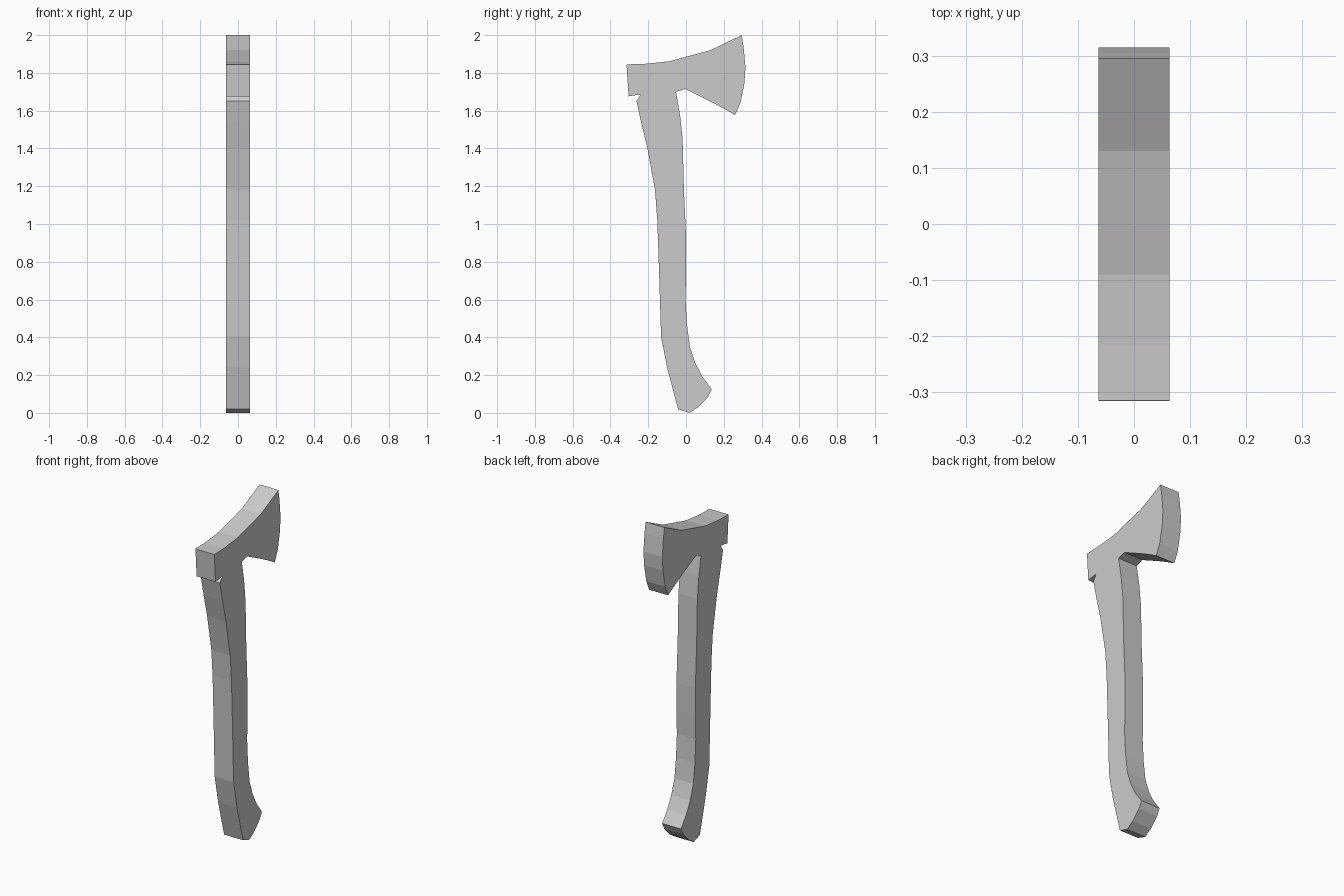
import bpy, bmesh

if "Cube" in bpy.data.objects:
    bpy.data.objects.remove(bpy.data.objects["Cube"])

HALF_WIDTH = 0.063

# Side outline in (y, z), running clockwise from the poll of the head
head_top = [(-0.315, 1.845), (-0.217, 1.848), (-0.09, 1.861), (0.13, 1.92), (0.295, 2.0)]
cutting_edge = [(0.305, 1.935), (0.315, 1.83), (0.309, 1.745), (0.288, 1.64), (0.26, 1.578)]
head_underside = [(0.19, 1.617), (0.127, 1.65), (-0.005, 1.715), (-0.053, 1.70)]
handle_front = [(-0.032, 1.58), (-0.018, 1.45), (-0.011, 1.18), (0.001, 0.92), (0.001, 0.74),
                (-0.003, 0.61), (0.005, 0.47), (0.02, 0.352), (0.05, 0.262), (0.088, 0.19)]
handle_knob = [(0.137, 0.124), (0.117, 0.084), (0.064, 0.03), (0.018, 0.0), (-0.042, 0.02)]
handle_back = [(-0.10, 0.24), (-0.132, 0.405), (-0.143, 0.76), (-0.152, 1.02), (-0.164, 1.18),
               (-0.204, 1.40), (-0.238, 1.54), (-0.262, 1.652)]
notch = [(-0.240, 1.684), (-0.257, 1.684), (-0.304, 1.676)]
outline = (head_top + cutting_edge + head_underside + handle_front
           + handle_knob + handle_back + notch)

# Axe: one flat-shaded slab extruded across x
bm = bmesh.new()
side = bm.faces.new([bm.verts.new((-HALF_WIDTH, y, z)) for y, z in outline])
extruded = bmesh.ops.extrude_face_region(bm, geom=[side], use_keep_orig=True)
moved = [g for g in extruded["geom"] if isinstance(g, bmesh.types.BMVert)]
bmesh.ops.translate(bm, verts=moved, vec=(2 * HALF_WIDTH, 0, 0))
bmesh.ops.recalc_face_normals(bm, faces=bm.faces)
bmesh.ops.triangulate(bm, faces=[f for f in bm.faces if len(f.verts) > 4])

mesh = bpy.data.meshes.new("axe")
bm.to_mesh(mesh)
bm.free()
bpy.context.collection.objects.link(bpy.data.objects.new("axe", mesh))
